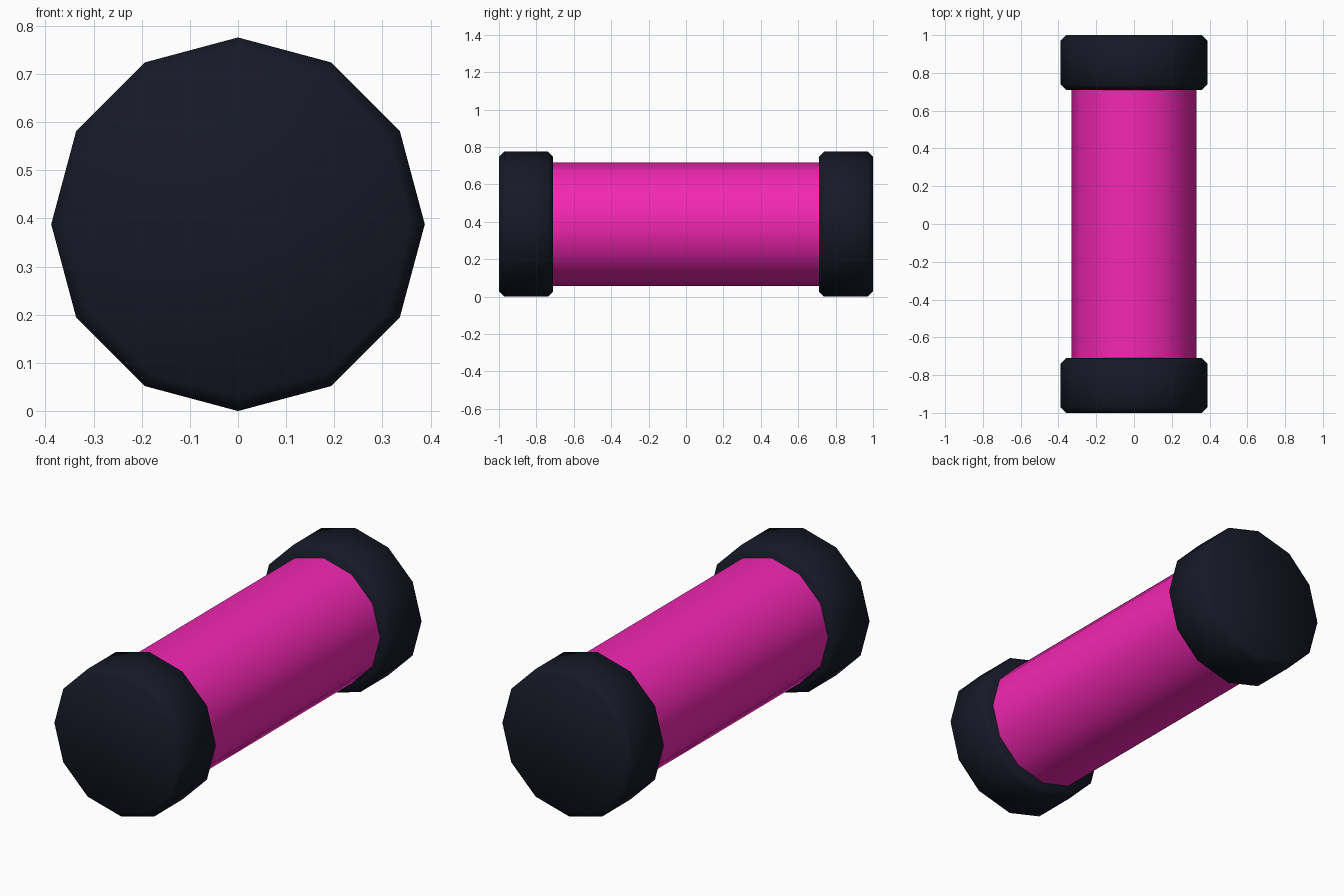
import bpy, bmesh, math

if "Cube" in bpy.data.objects:
    bpy.data.objects.remove(bpy.data.objects["Cube"])

SIDES = 12
CZ = 0.388


def material(name, color):
    m = bpy.data.materials.new(name)
    m.diffuse_color = color
    m.use_nodes = True
    m.node_tree.nodes["Principled BSDF"].inputs["Base Color"].default_value = m.diffuse_color
    return m


def turned(name, profile, mat, angle):
    """Closed solid turned about the y axis from (radius, y) points."""
    bm = bmesh.new()
    rings = []
    for r, y in profile:
        rings.append([bm.verts.new((r * math.cos(math.tau * i / SIDES), y,
                                    CZ + r * math.sin(math.tau * i / SIDES)))
                      for i in range(SIDES)])
    for a, b in zip(rings, rings[1:]):
        for i in range(SIDES):
            j = (i + 1) % SIDES
            bm.faces.new((a[i], a[j], b[j], b[i]))
    bm.faces.new(rings[0])
    bm.faces.new(rings[-1])
    bmesh.ops.recalc_face_normals(bm, faces=bm.faces[:])
    me = bpy.data.meshes.new(name)
    bm.to_mesh(me)
    bm.free()
    me.materials.append(mat)
    ob = bpy.data.objects.new(name, me)
    bpy.context.collection.objects.link(ob)
    bpy.ops.object.select_all(action='DESELECT')
    ob.select_set(True)
    bpy.context.view_layer.objects.active = ob
    bpy.ops.object.shade_smooth_by_angle(angle=math.radians(angle))
    return ob


pink = material("pink", (0.9, 0.02, 0.45, 1))
dark = material("dark_navy", (0.008, 0.01, 0.02, 1))

# Central tube, ends seated just inside the caps
turned("tube", [(0.33, -0.72), (0.33, 0.72)], pink, 40)

# Chamfered end caps
cap = [(0.36, 0.71), (0.388, 0.738), (0.388, 0.972), (0.36, 1.0)]
for name, s in (("front_cap", -1), ("back_cap", 1)):
    turned(name, [(r, s * y) for r, y in cap], dark, 60)
